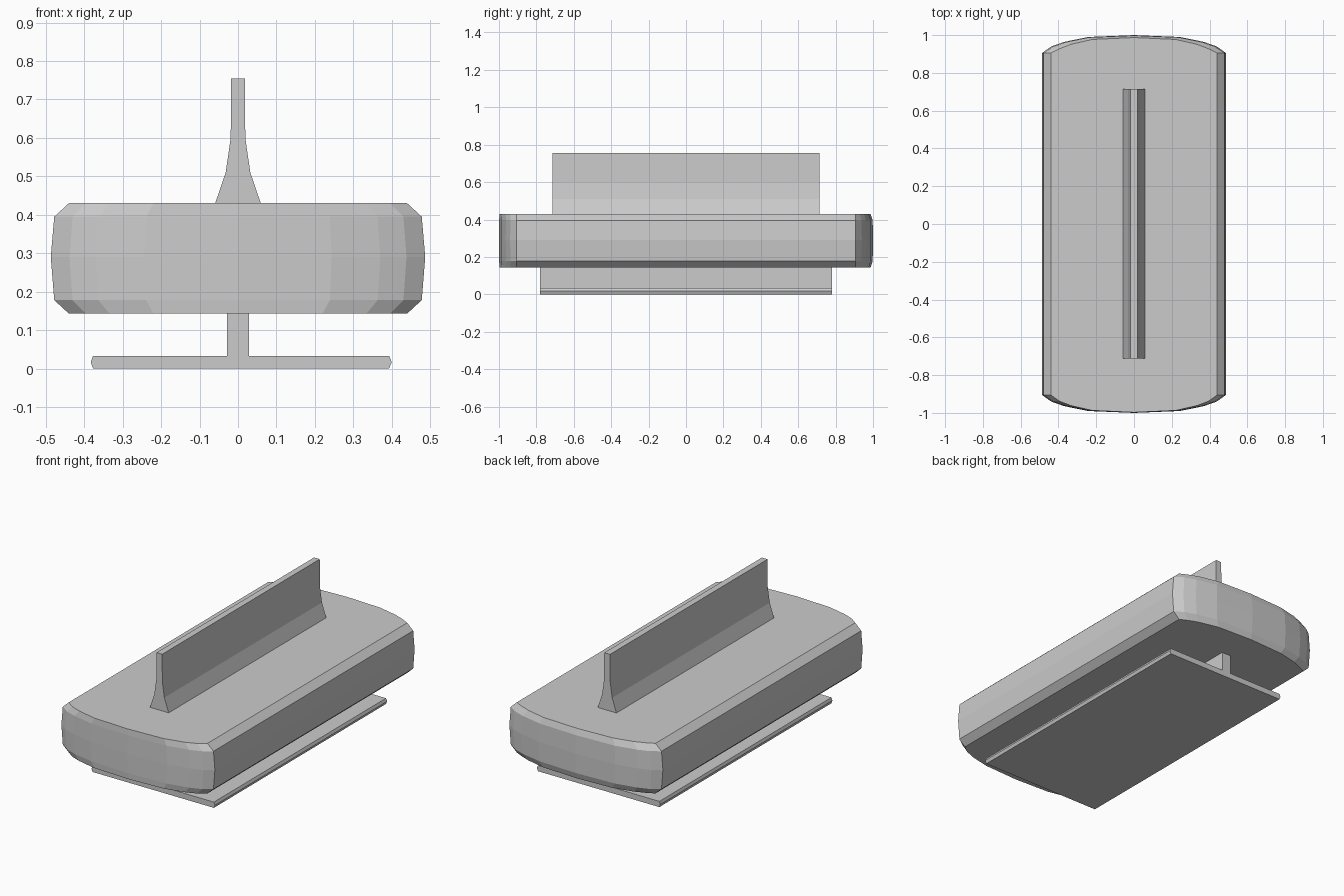
import bpy, bmesh

if "Cube" in bpy.data.objects:
    bpy.data.objects.remove(bpy.data.objects["Cube"])


def finish(bm, name):
    bmesh.ops.recalc_face_normals(bm, faces=bm.faces)
    mesh = bpy.data.meshes.new(name)
    bm.to_mesh(mesh)
    bm.free()
    obj = bpy.data.objects.new(name, mesh)
    bpy.context.collection.objects.link(obj)
    return obj


def loft(name, rings):
    """Skin equal-length closed rings and cap both ends."""
    bm = bmesh.new()
    loops = [[bm.verts.new(p) for p in ring] for ring in rings]
    for a, b in zip(loops, loops[1:]):
        for i in range(len(a)):
            j = (i + 1) % len(a)
            bm.faces.new((a[i], a[j], b[j], b[i]))
    bm.faces.new(loops[0])
    bm.faces.new(loops[-1])
    return finish(bm, name)


def extrude_y(name, profile, y0, y1):
    return loft(name, [[(x, y, z) for x, z in profile] for y in (y0, y1)])


# Body: bowed-end slab with chamfered top and bottom rims
BOW = [(1, 0.905), (0.9, 0.94), (0.76, 0.964), (0.5, 0.99), (0, 1.0)]
BOW += [(-x, y) for x, y in BOW[-2::-1]]


def body_ring(z, half_width, back_inset, front_inset):
    back = [(x * half_width, y - back_inset * (abs(x) < 1), z) for x, y in BOW]
    front = [(x * half_width, -(y - front_inset * (abs(x) < 1)), z)
             for x, y in reversed(BOW)]
    return back + front


LEVELS = [(0.143, 0.44, 0.013, 0.003), (0.178, 0.478, 0.002, 0.001),
          (0.29, 0.487, 0, 0), (0.395, 0.478, 0.002, 0.001),
          (0.43, 0.44, 0.013, 0.003)]
loft("body", [body_ring(*level) for level in LEVELS])

# Upright fin on top, flaring out at its root
half = [(0.06, 0.428), (0.032, 0.51), (0.019, 0.60), (0.018, 0.755)]
extrude_y("top_fin", half + [(-x, z) for x, z in reversed(half)], -0.713, 0.715)

# Base plate and its supporting web, one T-shaped section
extrude_y("base_rail", [
    (-0.377, 0), (0.393, 0), (0.40, 0.017), (0.393, 0.033), (0.029, 0.033),
    (0.029, 0.145), (-0.029, 0.145), (-0.029, 0.033), (-0.377, 0.033),
    (-0.383, 0.017)], -0.78, 0.78)
